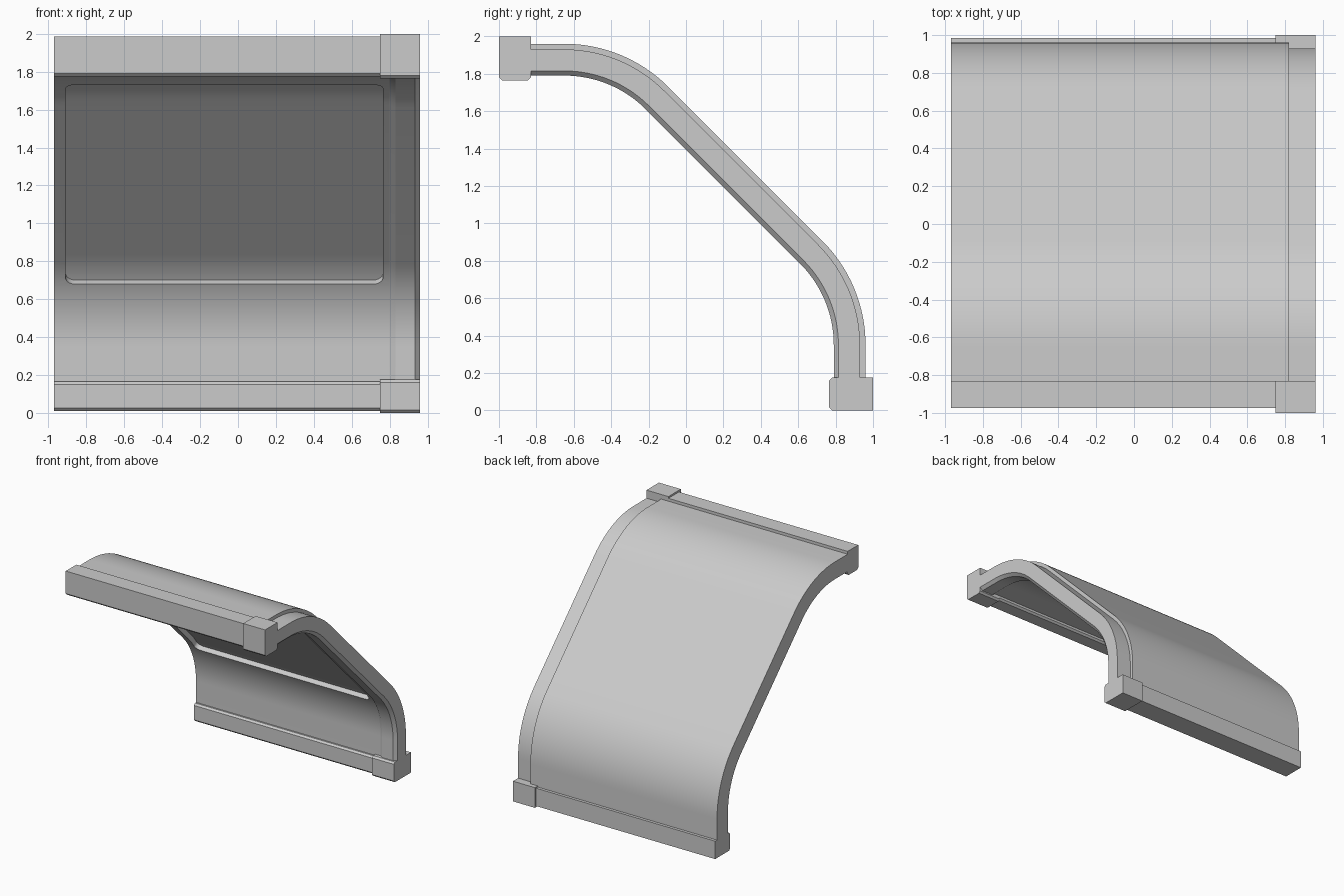
import bpy, math

if "Cube" in bpy.data.objects:
    bpy.data.objects.remove(bpy.data.objects["Cube"])

R = 0.785                      # outer bend radius
ARC = R * math.pi / 4
FLAT, LINE = 0.19, 0.825 * math.sqrt(2)
A = FLAT
B = A + ARC
C = B + LINE
D = C + ARC
E = D + 0.25


def point(s, d):
    """Point (y, z) at length s along the outer curve, sunk inward by d."""
    k = math.sqrt(0.5)
    if s <= A:
        return -0.84 + s, 1.96 - d
    if s <= B:
        a = (s - A) / R
        return -0.65 + (R - d) * math.sin(a), 1.175 + (R - d) * math.cos(a)
    if s <= C:
        t = (s - B) * k
        return -0.65 + (R - d) * k + t, 1.175 + (R - d) * k - t
    if s <= D:
        a = math.pi / 4 + (s - C) / R
        return 0.175 + (R - d) * math.sin(a), 0.35 + (R - d) * math.cos(a)
    return 0.96 - d, 0.35 - (s - D)


def make(name, rings):
    """Closed solid lofted through rings of equal point count."""
    n = len(rings[0])
    verts = [p for r in rings for p in r]
    faces = [(i * n + j, i * n + (j + 1) % n, (i + 1) * n + (j + 1) % n, (i + 1) * n + j)
             for i in range(len(rings) - 1) for j in range(n)]
    faces += [tuple(range(n))[::-1], tuple(range(len(verts) - n, len(verts)))]
    mesh = bpy.data.meshes.new(name)
    mesh.from_pydata(verts, [], faces)
    ob = bpy.data.objects.new(name, mesh)
    bpy.context.collection.objects.link(ob)
    bpy.ops.object.select_all(action='DESELECT')
    bpy.context.view_layer.objects.active = ob
    ob.select_set(True)
    bpy.ops.object.mode_set(mode='EDIT')
    bpy.ops.mesh.select_all(action='SELECT')
    bpy.ops.mesh.normals_make_consistent(inside=False)
    bpy.ops.object.mode_set(mode='OBJECT')
    return ob


def smooth(ob):
    bpy.ops.object.select_all(action='DESELECT')
    bpy.context.view_layer.objects.active = ob
    ob.select_set(True)
    bpy.ops.object.shade_smooth_by_angle(angle=math.radians(25))


def sweep(name, section):
    """Sweep an (x, depth) section along the curve."""
    n = 16
    stations = [0] + [A + ARC * i / n for i in range(n + 1)] \
        + [C + ARC * i / n for i in range(n + 1)] + [E]
    return make(name, [[(x, *point(s, d)) for x, d in section] for s in stations])


def bar(name, x0, x1, section):
    return make(name, [[(x, y, z) for y, z in section] for x in (x0, x1)])


# Curved roof panel
panel = sweep("roof_panel", [(-0.97, 0), (0.82, 0), (0.82, 0.15), (-0.97, 0.15)])

# Rounded recess in the underside of the panel
s0, s1, rad = A + 0.505 * R, C + 0.24 * R, 0.05
steps = [rad * (1 - math.cos(math.pi / 2 * i / 6)) for i in range(7)]
stations = [s0 + t for t in steps] + [s0 + rad + (s1 - s0 - 2 * rad) * i / 40 for i in range(1, 40)] \
    + [s1 - t for t in reversed(steps)]
rings = []
for s in stations:
    t = max(0, rad - min(s - s0, s1 - s))
    inset = rad - math.sqrt(max(0, rad * rad - t * t))
    a, b = -0.91 + inset, 0.765 - inset
    rings.append([(x, *point(s, d)) for x, d in ((a, 0.108), (b, 0.108), (b, 0.2), (a, 0.2))])
cutter = make("recess_cutter", rings)
cutter.hide_render = True
mod = panel.modifiers.new("recess", 'BOOLEAN')
mod.operation, mod.solver, mod.object = 'DIFFERENCE', 'EXACT', cutter
bpy.context.view_layer.objects.active = panel
bpy.ops.object.modifier_apply(modifier=mod.name)
bpy.data.objects.remove(cutter)
smooth(panel)

# Chamfered end rib
smooth(sweep("end_rib", [(0.80, 0.03), (0.96, 0.03), (0.96, 0.145),
                         (0.935, 0.17), (0.83, 0.17), (0.80, 0.15)]))

# Long beams and corner blocks, chamfered on their inward sides
c = 0.015


def top_section(y0, y1, z0, z1):
    return [(y0 + c, z0), (y1 - c, z0), (y1, z0 + c), (y1, z1), (y0, z1), (y0, z0 + c)]


def base_section(y0, y1, z0, z1):
    return [(y0 + c, z0), (y1, z0), (y1, z1), (y0 + c, z1), (y0, z1 - c), (y0, z0 + c)]


bar("top_beam", -0.97, 0.80, top_section(-0.975, -0.83, 1.775, 1.985))
bar("base_beam", -0.97, 0.80, base_section(0.78, 0.985, 0.01, 0.165))
bar("top_corner_block", 0.75, 0.96, top_section(-1.0, -0.83, 1.765, 2.0))
bar("base_corner_block", 0.75, 0.96, base_section(0.765, 1.0, 0.0, 0.175))
